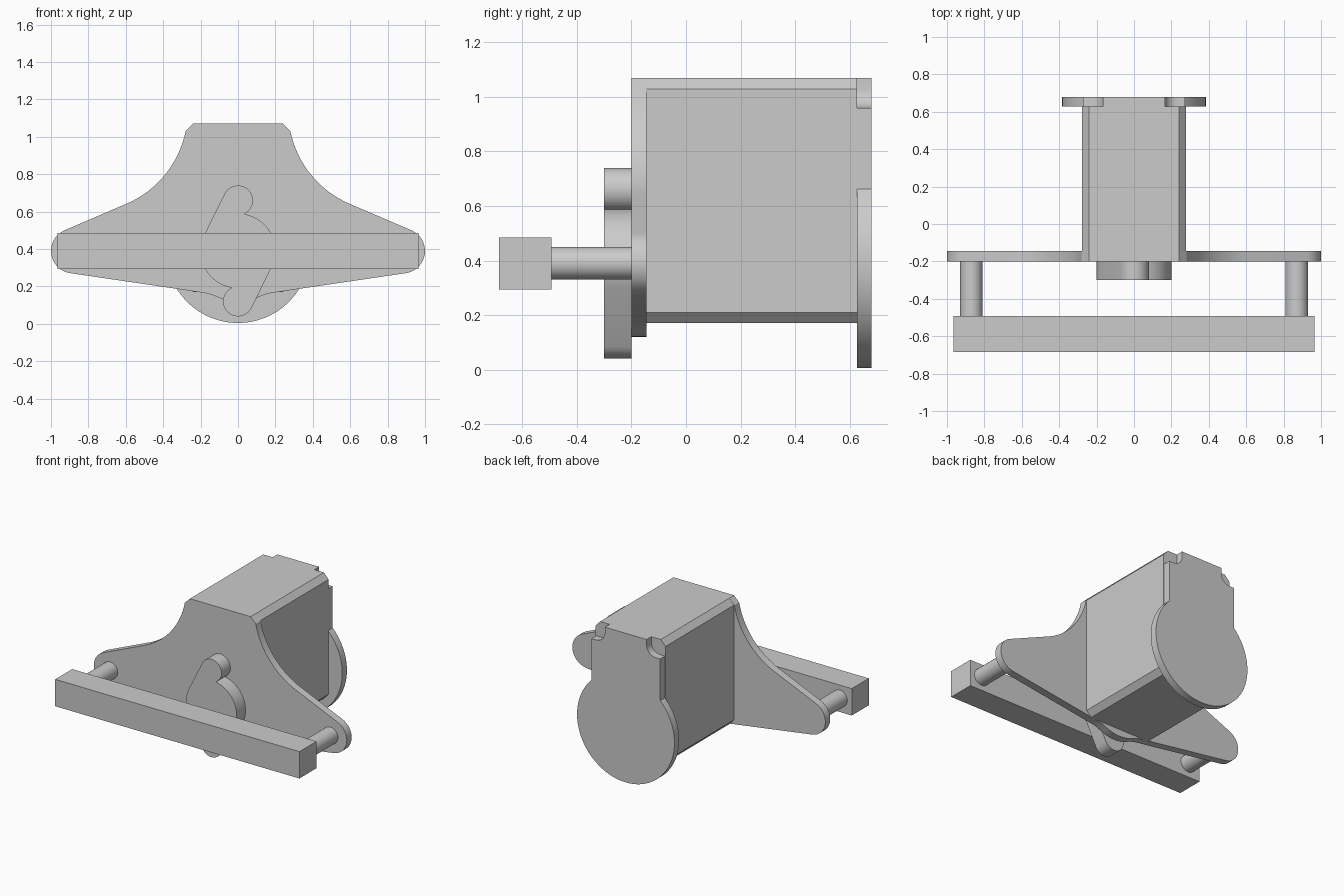
import bpy, bmesh
from math import radians, cos, sin

cube = bpy.data.objects.get("Cube")
if cube:
    bpy.data.objects.remove(cube, do_unlink=True)

grey = bpy.data.materials.new("plain grey")
grey.use_nodes = True
colour = (0.6, 0.6, 0.6, 1)
grey.diffuse_color = colour
grey.node_tree.nodes["Principled BSDF"].inputs["Base Color"].default_value = colour

AXIS_Z = 0.39  # height of the main axis


def arc(cx, cz, r, start, end, steps=16):
    """Points (x, z) along an arc, angles in degrees."""
    angles = [radians(start + (end - start) * i / steps) for i in range(steps + 1)]
    return [(cx + r * cos(a), cz + r * sin(a)) for a in angles]


def mirrored(half):
    """Close a right-hand outline with its mirror image, skipping centre points."""
    return half + [(-x, z) for x, z in reversed(half) if abs(x) > 1e-5]


def prism(name, outline, y0, y1):
    """Extrude an (x, z) outline from y0 to y1."""
    bm = bmesh.new()
    face = bm.faces.new([bm.verts.new((x, y0, z)) for x, z in outline])
    grown = bmesh.ops.extrude_face_region(bm, geom=[face], use_keep_orig=True)
    moved = [v for v in grown["geom"] if isinstance(v, bmesh.types.BMVert)]
    bmesh.ops.translate(bm, verts=moved, vec=(0, y1 - y0, 0))
    bmesh.ops.recalc_face_normals(bm, faces=bm.faces)
    mesh = bpy.data.meshes.new(name)
    bm.to_mesh(mesh)
    bm.free()
    mesh.materials.append(grey)
    obj = bpy.data.objects.new(name, mesh)
    bpy.context.collection.objects.link(obj)
    bpy.ops.object.select_all(action='DESELECT')
    obj.select_set(True)
    bpy.context.view_layer.objects.active = obj
    bpy.ops.object.shade_smooth_by_angle(angle=radians(25))
    return obj


# Winged front plate: neck, concave shoulder, rounded wing tip, belly
wing = [(0.24, 1.07)]
wing += arc(0.81, 1.139, 0.541, 191.6, 247.2)
wing += arc(0.88, AXIS_Z, 0.12, 67.2, -81.6)
wing += [(0.23, 0.173), (0.18, 0.166), (0.14, 0.156)]
wing += arc(0, AXIS_Z, 0.27, -68, -90, 6)
prism("front_plate", mirrored(wing), -0.20, -0.145)

# Chamfered motor body
prism("body", mirrored([(0.24, 1.07), (0.277, 1.03), (0.277, 0.21), (0.24, 0.17)]),
      -0.145, 0.627)

# Round back plate with a notched square top
back = [(0.165, 1.07)] + arc(0.235, 1.03, 0.07, 180, 270, 8) + [(0.272, 0.96)]
back += arc(0, AXIS_Z, 0.385, 45, -90, 32)
prism("back_plate", mirrored(back), 0.627, 0.68)

# Two-armed lever with half-turn symmetry about the axis
arm = arc(0, 0.66, 0.08, 153.6, -65, 20) + arc(0, AXIS_Z, 0.2, 80, -26.4)
lever = arm + [(-x, 2 * AXIS_Z - z) for x, z in arm]
prism("lever", lever, -0.30, -0.20)

# Pins carrying the cross bar
for side, sx in (("left", 1), ("right", -1)):
    prism(side + "_pin", arc(sx * 0.87, AXIS_Z, 0.06, 0, 350, 35), -0.495, -0.20)

# Square cross bar
prism("cross_bar", mirrored([(0.965, 0.485), (0.965, 0.293)]), -0.685, -0.493)
